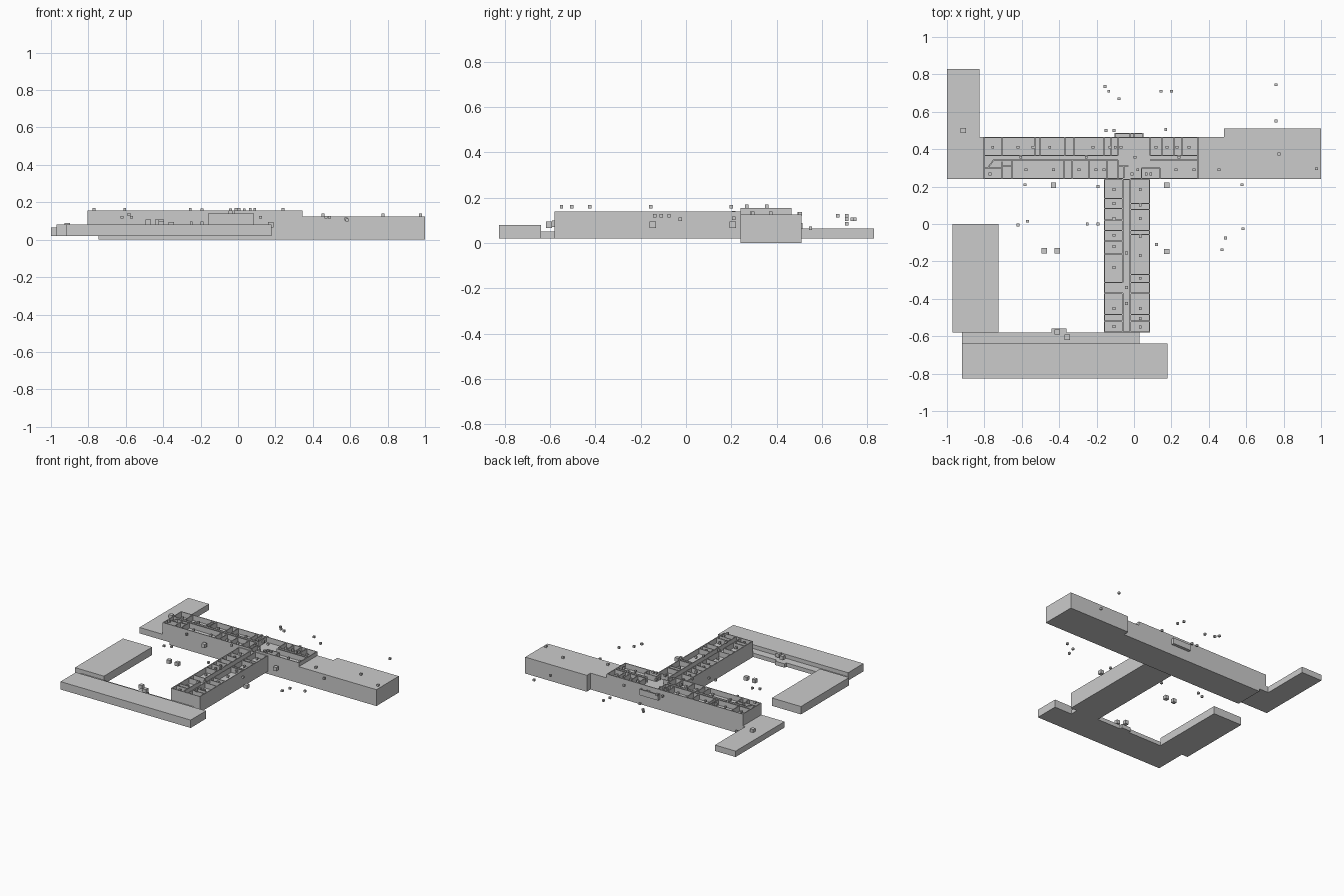
import bpy, bmesh

T = 0.006  # wall thickness


def add_box(bm, x0, x1, y0, y1, z0, z1):
    v = [bm.verts.new((x, y, z)) for z in (z0, z1)
         for x, y in ((x0, y0), (x1, y0), (x1, y1), (x0, y1))]
    for f in ((3, 2, 1, 0), (4, 5, 6, 7), (0, 1, 5, 4), (1, 2, 6, 5), (2, 3, 7, 6), (3, 0, 4, 7)):
        bm.faces.new([v[i] for i in f])


def finish(bm, name):
    bmesh.ops.recalc_face_normals(bm, faces=bm.faces)
    me = bpy.data.meshes.new(name)
    bm.to_mesh(me)
    bm.free()
    ob = bpy.data.objects.new(name, me)
    bpy.context.collection.objects.link(ob)
    return ob


def boxes(name, items):
    bm = bmesh.new()
    for b in items:
        add_box(bm, *b)
    return finish(bm, name)


def prism(name, pts, z0, z1):
    bm = bmesh.new()
    f = bm.faces.new([bm.verts.new((x, y, z0)) for x, y in pts])
    r = bmesh.ops.extrude_face_region(bm, geom=[f])
    bmesh.ops.translate(bm, vec=(0, 0, z1 - z0),
                        verts=[g for g in r['geom'] if isinstance(g, bmesh.types.BMVert)])
    return finish(bm, name)


def hwall(y, x0, x1, z):
    return (x0, x1, y - T / 2, y + T / 2, *z)


def vwall(x, y0, y1, z):
    return (x - T / 2, x + T / 2, y0, y1, *z)


def perimeter(x0, x1, y0, y1, z):
    return [(x0, x1, y0, y0 + T, *z), (x0, x1, y1 - T, y1, *z),
            (x0, x0 + T, y0 + T, y1 - T, *z), (x1 - T, x1, y0 + T, y1 - T, *z)]


def cubes(name, pts, s):
    h = s / 2
    boxes(name, [(x - h, x + h, y - h, y + h, z - h, z + h) for x, y, z in pts])


# Solid wings
prism("northwest_wing", [(-1, .24), (-.805, .24), (-.805, .465), (-.825, .465),
                         (-.825, .83), (-1, .83)], .02, .065)
prism("east_wing", [(.345, .24), (1, .24), (1, .51), (.48, .51), (.48, .465), (.345, .465)], 0, .125)
boxes("south_wing", [(-.92, .178, -.825, -.64, .02, .08)])
boxes("south_terrace", [(-.92, .03, -.64, -.58, .02, .05), (-.44, -.36, -.58, -.56, .02, .05)])
boxes("west_wing", [(-.97, -.725, -.58, 0, .02, .08)])

# Main hall: base, outer walls, rooms
FM, FS = .115, .10
zm, zs = (FM, .155), (FS, .14)
boxes("main_base", [(-.745, .345, .24, .465, 0, FM), (-.805, -.745, .24, .465, .02, FM)])
boxes("main_outer_walls", [
    (-.805, -.06, .24, .24 + T, *zm), (-.02, .345, .24, .24 + T, *zm),
    (-.805, .345, .465 - T, .465, *zm),
    (-.805, -.805 + T, .24 + T, .465 - T, *zm), (.345 - T, .345, .24 + T, .465 - T, *zm)])
rooms = [hwall(.366, -.80, -.085, zm), hwall(.366, .085, .34, zm),
         hwall(.343, -.75, -.085, zm), hwall(.343, .085, .34, zm),
         hwall(.30, -.80, -.705, zm), hwall(.31, -.705, -.652, zm),
         hwall(.31, -.09, -.03, zm), hwall(.30, .04, .14, zm)]
for x in (-.705, -.53, -.503, -.37, -.32, -.16, -.123, -.085, .085, .15, .214, .257):
    rooms.append(vwall(x, .366, .46, zm))
for x in (-.652, -.374, -.33, -.24, -.144, -.085):
    rooms.append(vwall(x, .245, .343, zm))
for x, y in ((-.705, .335), (-.055, .31), (.04, .30), (.14, .30)):
    rooms.append(vwall(x, .245, y, zm))
boxes("main_room_walls", rooms)
prism("angled_wall", [(-.785, .30), (-.778, .30), (-.747, .340), (-.753, .346)], *zm)

# Rear bay hanging on the back wall
boxes("rear_bay", [(-.105, .05, .465, .487, .08, .10)] +
      [(-.105, .05, .481, .487, .10, .125)] +
      [vwall(x, .465, .481, (.10, .125)) for x in (-.102, -.02, 0, .047)])

# South stem: base, outer walls, corridor and rooms
boxes("stem_base", [(-.16, .085, -.58, .24, .02, FS)])
boxes("stem_outer_walls", perimeter(-.16, .085, -.58, .24, zs))
rooms = [vwall(-.06, -.575, -.37, zs), vwall(-.06, -.313, .235, zs), vwall(-.02, -.575, .235, zs)]
for y in (.136, .083, .02, -.035, -.09, -.16, -.313, -.37, -.484, -.52):
    rooms.append(hwall(y, -.155, -.06, zs))
for y in (.11, .077, -.035, -.056, -.27, -.313, -.37, -.484, -.52):
    rooms.append(hwall(y, -.02, .08, zs))
boxes("stem_room_walls", rooms)

# Small room markers
m = [(x, .41, .14) for x in (-.755, -.62, -.54, -.45, -.22, -.128, -.1, -.07, .118, .176, .23, .294)]
m += [(x, .29, .14) for x in (-.578, -.43, -.294, -.203, -.16, .02, .225, .32)]
m += [(x, .357, .162) for x in (-.605, -.255, .005, .24)]
m += [(x, .268, .162) for x in (-.77, -.01, .065, .09)]
m += [(-.107, y, .125) for y in (.184, .11, .03, -.06, -.12, -.232, -.452, -.548)]
m += [(.033, y, .125) for y in (.184, .1, .03, -.067, -.168, -.29, -.452)]
m += [(.033, -.505, .16), (.033, -.55, .16), (-.04, -.155, .16), (-.04, -.34, .13),
      (-.04, -.425, .16), (-.193, .2, .16)]
cubes("room_markers", m, .015)

# Small markers outside
cubes("outdoor_markers", [
    (-.155, .735, .105), (-.135, .71, .105), (-.08, .67, .12), (.145, .71, .12), (.2, .71, .085),
    (.76, .745, .105), (.76, .55, .065), (.775, .375, .132), (.975, .295, .132), (.455, .29, .132),
    (-.15, .5, .13), (-.107, .5, .13), (.17, .505, .13), (-.583, .21, .135), (.578, .21, .11),
    (.583, -.025, .105), (.49, -.075, .12), (.47, -.138, .12), (.12, -.11, .12),
    (-.57, .015, .12), (-.62, -.005, .12), (-.25, 0, .09), (-.193, 0, .09)], .015)

# Larger markers
cubes("large_markers", [
    (-.43, .207, .095), (.175, .207, .08), (-.48, -.143, .093), (-.41, -.143, .093),
    (.175, -.147, .08), (-.913, .5, .075), (-.41, -.577, .085), (-.357, -.605, .08)], .028)
